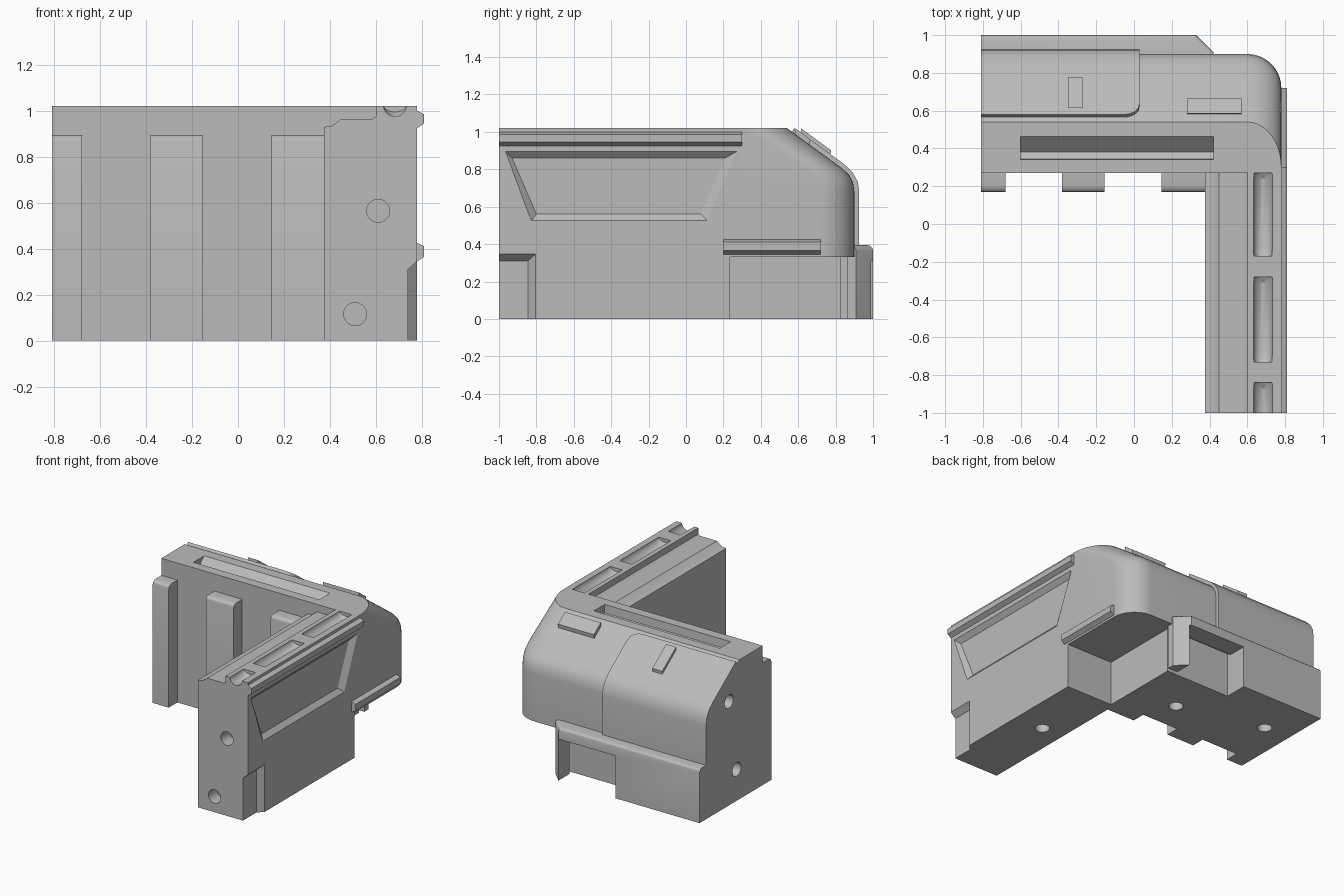
import bpy, bmesh
from math import cos, sin, pi, radians

cube = bpy.data.objects.get("Cube")
if cube:
    bpy.data.objects.remove(cube, do_unlink=True)

GREY = (0.5, 0.5, 0.5, 1)
mat = bpy.data.materials.new("plain grey")
mat.use_nodes = True
mat.diffuse_color = GREY
mat.node_tree.nodes["Principled BSDF"].inputs["Base Color"].default_value = GREY


def loft(name, rings, closed=True):
    """Skin a list of point rings; closed rings also get end caps."""
    bm = bmesh.new()
    vs = [[bm.verts.new(p) for p in r] for r in rings]
    n = len(rings[0])
    for a, b in zip(vs, vs[1:]):
        for i in range(n if closed else n - 1):
            j = (i + 1) % n
            bm.faces.new((a[i], a[j], b[j], b[i]))
    if closed:
        bm.faces.new(vs[0][::-1])
        bm.faces.new(vs[-1])
    bmesh.ops.recalc_face_normals(bm, faces=bm.faces)
    me = bpy.data.meshes.new(name)
    bm.to_mesh(me)
    bm.free()
    me.materials.append(mat)
    ob = bpy.data.objects.new(name, me)
    bpy.context.collection.objects.link(ob)
    return ob


def prism(name, pts, axis, lo, hi):
    """Extrude a 2D outline along an axis."""
    place = {"x": lambda p, t: (t, p[0], p[1]),
             "y": lambda p, t: (p[0], t, p[1]),
             "z": lambda p, t: (p[0], p[1], t)}[axis]
    return loft(name, [[place(p, t) for p in pts] for t in (lo, hi)])


def box(name, x, y, z):
    return prism(name, [(x[0], y[0]), (x[1], y[0]), (x[1], y[1]), (x[0], y[1])], "z", *z)


def circle(cx, cy, r, n=20):
    return [(cx + r * cos(2 * pi * i / n), cy + r * sin(2 * pi * i / n)) for i in range(n)]


def apply_mod(ob, mod):
    bpy.context.view_layer.objects.active = ob
    bpy.ops.object.modifier_apply(modifier=mod.name)


def boolean(ob, other, op="DIFFERENCE"):
    mod = ob.modifiers.new("bool", "BOOLEAN")
    mod.operation, mod.solver, mod.object = op, "EXACT", other
    apply_mod(ob, mod)
    bpy.data.objects.remove(other, do_unlink=True)


def bevel_edges(ob, width, segments, pick):
    """Bevel the edges whose midpoint passes a test."""
    bm = bmesh.new()
    bm.from_mesh(ob.data)
    es = [e for e in bm.edges if pick((e.verts[0].co + e.verts[1].co) / 2)]
    bmesh.ops.bevel(bm, geom=es, offset=width, segments=segments, profile=0.5, affect="EDGES")
    bm.to_mesh(ob.data)
    bm.free()


# Back wing with sloped shoulder and rounded outer corner
levels = [(0.9, 0), (0.9, 0.68), (0.893, 0.73), (0.872, 0.77), (0.835, 0.805), (0.54, 1.02)]
rings = []
for i, (ym, z) in enumerate(levels):
    ry = 0.24 if i == len(levels) - 1 else 0.18
    arc = [(0.6 + 0.18 * cos(a), ym - ry + ry * sin(a), z)
           for a in (pi / 2 * k / 10 for k in range(11))]
    rings.append([(-0.81, 0.27, z), (0.78, 0.27, z)] + arc + [(-0.81, ym, z)])
body = loft("wall_body", rings)

# Side wing with stepped top
step = [(0.375, 0), (0.78, 0), (0.78, 1.02), (0.6, 1.02), (0.6, 0.975),
        (0.585, 0.965), (0.45, 0.965), (0.41, 0.935), (0.375, 0.93)]
boolean(body, prism("side_wing", step, "y", -1, 0.29), "UNION")

# Undercut outer corner and recess behind the skirt
boolean(body, box("corner_cut", (0.4, 1), (0.235, 1.2), (-0.1, 0.33)))
boolean(body, box("skirt_cut", (-0.13, 0.45), (0.83, 1.2), (-0.1, 0.33)))

# Long V groove on the back wing
groove = prism("groove", [(0.34, 1.03), (0.345, 0.96), (0.38, 0.94), (0.475, 1.03)], "x", -0.6, 0.42)
boolean(body, groove)

# Rounded channels along the side wing
for y0, y1 in ((-0.17, 0.27), (-0.73, -0.28), (-1.2, -0.84)):
    stations = ((y0, 0.6), (y0 + 0.05, 1), (y1 - 0.03, 1), (y1, 0.6))
    boolean(body, loft("channel", [[(x, y, 1.025 + (z - 1.025) * s)
                                    for x, z in circle(0.683, 1.025, 0.05)] for y, s in stations]))

# Sunken trapezoid panel on the outer side
outer = [(-0.97, 0.9), (0.28, 0.9), (0.12, 0.52), (-0.83, 0.52)]
inner = [(-0.93, 0.86), (0.21, 0.86), (0.08, 0.56), (-0.8, 0.56)]
boolean(body, loft("panel_cut", [[(0.785, y, z) for y, z in outer],
                                 [(0.75, y, z) for y, z in inner]]))

# Notch at the front foot
foot = [(0.74, -0.1), (0.74, 0.31), (0.79, 0.355), (0.9, 0.355), (0.9, -0.1)]
boolean(body, loft("foot_cut", [[(x, -1.1, z) for x, z in foot],
                                [(x, -0.845 + max(0, x - 0.74), z) for x, z in foot]]))

# Peg holes in the ends and the underside
for axis, a, b, lo, hi in (("y", 0.61, 0.565, -1.1, -0.9), ("y", 0.51, 0.115, -1.1, -0.9),
                           ("x", 0.66, 0.76, -0.9, -0.71), ("x", 0.57, 0.23, -0.9, -0.71),
                           ("z", 0.55, -0.31, -0.1, 0.1), ("z", 0.05, 0.5, -0.1, 0.1),
                           ("z", -0.6, 0.66, -0.1, 0.1)):
    boolean(body, prism("hole", circle(a, b, 0.05), axis, lo, hi))

# Back skirt with chamfered end column
skirt = prism("back_skirt", [(-0.81, 0.86), (0.42, 0.86), (0.42, 0.91), (0.33, 1), (-0.81, 1)],
              "z", 0, 0.395)
bevel_edges(skirt, 0.03, 3, lambda c: c.z > 0.39 and c.y > 0.94)
boolean(skirt, box("skirt_recess", (-0.13, 0.34), (0.8, 1.2), (-0.1, 0.31)))

# Inner buttresses with rounded tops
for i, (x0, x1) in enumerate(((-0.81, -0.68), (-0.38, -0.155), (0.145, 0.375))):
    rib = box(f"buttress_{i + 1}", (x0, x1), (0.17, 0.28), (0, 0.895))
    bevel_edges(rib, 0.03, 3, lambda c: c.z > 0.89 and c.y < 0.18)

# Side rails
for name, top, bot, y0, y1 in (("upper_rail", 1.0, 0.925, -1, 0.3), ("lower_rail", 0.425, 0.345, 0.2, 0.72)):
    prism(name, [(0.77, top), (0.78, top), (0.81, top - 0.015), (0.81, bot + 0.02),
                 (0.78, bot), (0.77, bot)], "y", y0, y1)

# Raised armour plate wrapping the shoulder, with rounded upper corner
SLOPE = (1.02 - 0.805) / (0.835 - 0.54)


def on_slope(y):
    return 1.02 - (y - 0.54) * SLOPE


path = [(y, on_slope(y) + 0.03, xe) for y, xe in
        ((0.58, -0.05), (0.583, -0.025), (0.595, 0.005), (0.615, 0.024), (0.645, 0.03), (0.845, 0.03))]
path += [(0.89, 0.785, 0.03), (0.918, 0.735, 0.03), (0.926, 0.68, 0.03), (0.926, 0.38, 0.03)]
plate = loft("shoulder_plate", [[(-0.81, y, z), (xe, y, z)] for y, z, xe in path], closed=False)
solid = plate.modifiers.new("thickness", "SOLIDIFY")
solid.thickness = 0.035
if plate.data.polygons[0].normal.z < 0:
    plate.data.flip_normals()
apply_mod(plate, solid)

# Small raised tiles on the slope
for name, x0, x1, y0, y1, h in (("plate_tile", -0.35, -0.27, 0.61, 0.77, 0.05),
                                ("corner_tile", 0.28, 0.57, 0.58, 0.66, 0.027)):
    prism(name, [(y0, on_slope(y0) - 0.01), (y1, on_slope(y1) - 0.01),
                 (y1 + 0.005, on_slope(y1) + h), (y0 + 0.005, on_slope(y0) + h)], "x", x0, x1)

# Smooth rounded areas, keep hard edges
bpy.ops.object.select_all(action="DESELECT")
for ob in bpy.context.collection.objects:
    if ob.type == "MESH" and mat.name in ob.data.materials:
        ob.select_set(True)
        bpy.context.view_layer.objects.active = ob
bpy.ops.object.shade_smooth_by_angle(angle=radians(30))
